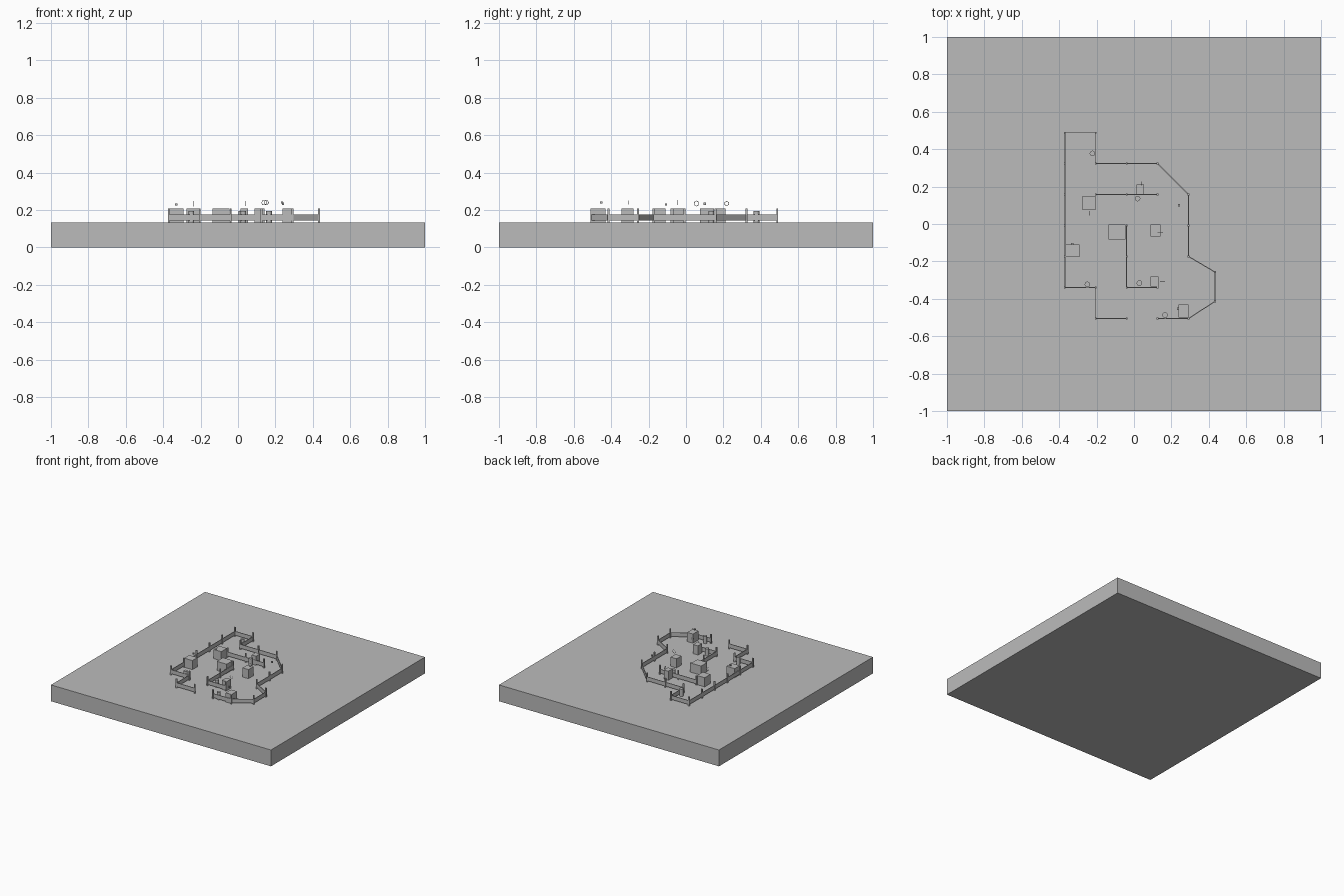
import bpy
import math
from mathutils import Vector

cube = bpy.data.objects.get("Cube")
if cube:
    bpy.data.objects.remove(cube, do_unlink=True)

grey = bpy.data.materials.new("stone grey")
grey.use_nodes = True
colour = (0.5, 0.5, 0.5, 1)
grey.diffuse_color = colour
grey.node_tree.nodes["Principled BSDF"].inputs["Base Color"].default_value = colour

GROUND = 0.134  # top of the slab
TOP = 0.209     # top of posts and crates


def finish(name):
    ob = bpy.context.object
    ob.name = name
    ob.data.materials.append(grey)
    return ob


def box(name, centre, size, turn=0):
    bpy.ops.mesh.primitive_cube_add(size=1, location=centre, rotation=(0, 0, turn))
    bpy.context.object.scale = size
    return finish(name)


def block(name, x0, x1, y0, y1, z0, z1):
    return box(name, ((x0 + x1) / 2, (y0 + y1) / 2, (z0 + z1) / 2),
               (x1 - x0, y1 - y0, z1 - z0))


# Ground slab
block("ground_slab", -1, 1, -1, 1, 0, GROUND)

# Fence runs: posts stand on a regular grid, rails join neighbours
STEP = 0.1655
X0, Y0 = -0.37, -0.505
runs = {
    "outer_fence": [(1, 0), (0, 0), None],
}
outer = [(2, 0), (1, 0), (1, 1)] + [(0, j) for j in range(1, 7)] + [
    (1, 6), (1, 5), (2, 5), (3, 5), (4, 4), (4, 3), (4, 2),
    (4.85, 1.5), (4.85, 0.55), (4, 0), (3, 0)]
runs = {
    "outer_fence": outer,
    "back_fence": [(1, 4), (2, 4), (3, 4)],
    "inner_fence": [(2, 3), (2, 2), (2, 1), (3, 1)],
}
for name, cells in runs.items():
    points = [Vector((X0 + i * STEP, Y0 + j * STEP)) for i, j in cells]
    for p in points:
        block(name + "_post", p.x - .005, p.x + .005, p.y - .005, p.y + .005, GROUND, TOP)
    for a, b in zip(points, points[1:]):
        mid, d = (a + b) / 2, b - a
        box(name + "_rail", (mid.x, mid.y, 0.16), (d.length, 0.005, 0.033),
            math.atan2(d.y, d.x))

# Crates: x range, y range
crates = [
    (-.275, -.205, .075, .15),
    (-.135, -.045, -.083, -.003),
    (.088, .142, -.067, -.003),
    (-.366, -.291, -.176, -.11),
    (.013, .053, .158, .211),
    (.088, .131, -.334, -.281),
    (.238, .291, -.5, -.43),
]
for c in crates:
    block("crate", *c, GROUND, TOP)

# Barrels
for x, y in [(-.222, .377), (.019, .136), (-.249, -.323), (.029, -.316), (.166, -.487)]:
    bpy.ops.mesh.primitive_cylinder_add(vertices=16, radius=0.015, depth=0.06,
                                        location=(x, y, GROUND + 0.03))
    finish("barrel")
    bpy.ops.object.shade_smooth_by_angle()

# Small floating cubes
for x, y, z in [(-.33, -.107, .23), (.24, .10, .234), (.235, -.453, .24)]:
    box("floating_cube", (x, y, z), (.012, .012, .012))

# Thin upright loops: position, radius, whether it faces sideways
loops = [
    (-.24, .057, .235, .014, True),
    (.038, .217, .235, .012, True),
    (.14, -.045, .24, .014, False),
    (.152, -.305, .24, .012, False),
]
for x, y, z, r, sideways in loops:
    turn = (0, math.pi / 2, 0) if sideways else (math.pi / 2, 0, 0)
    bpy.ops.mesh.primitive_torus_add(major_segments=6, minor_segments=4, major_radius=r,
                                     minor_radius=0.0015, location=(x, y, z), rotation=turn)
    finish("floating_loop")
